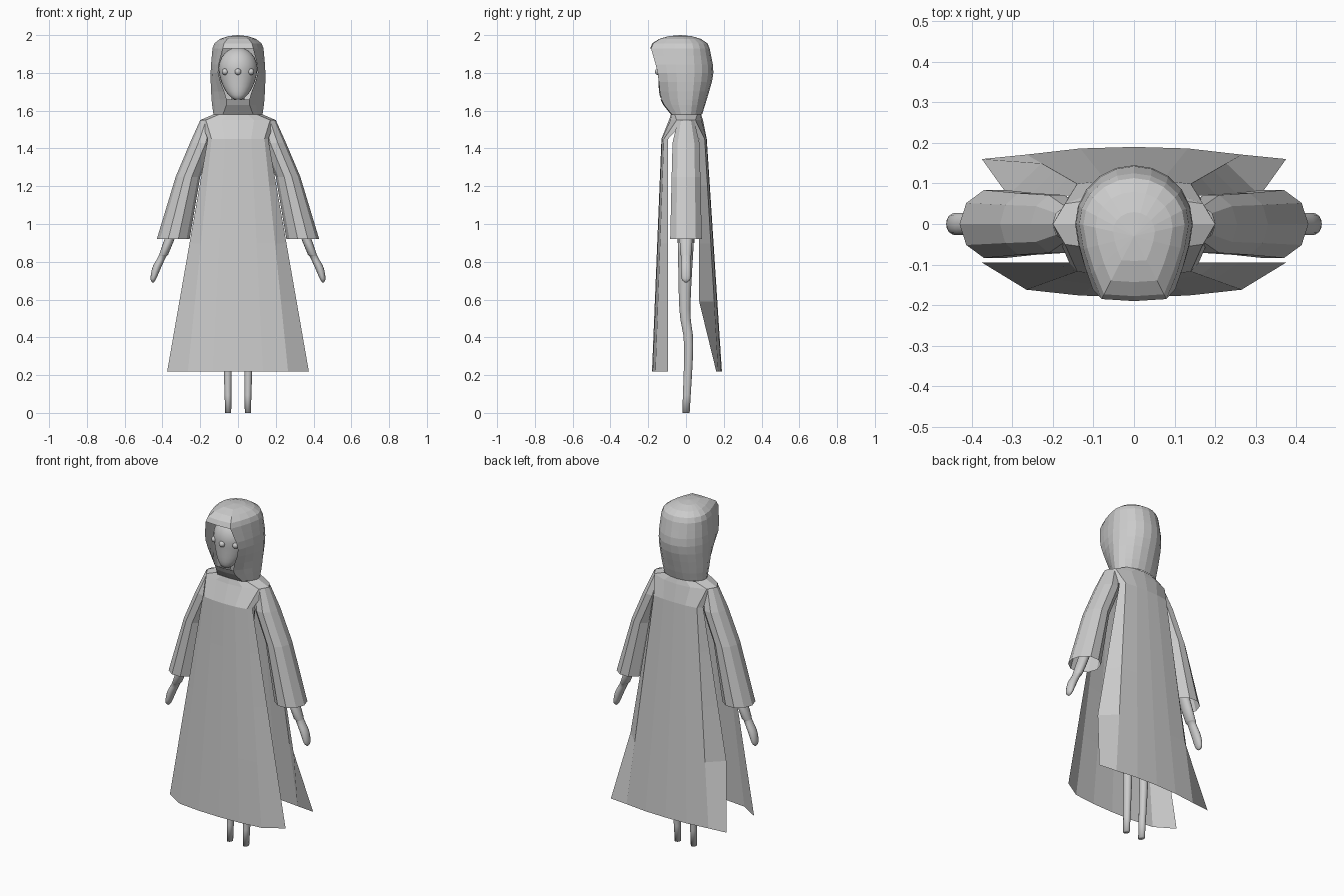
import bpy
import bmesh
from math import sin, cos, pi
from mathutils import Vector

cube = bpy.data.objects.get("Cube")
if cube:
    bpy.data.objects.remove(cube, do_unlink=True)

gray = bpy.data.materials.new("plain gray")
gray.use_nodes = True
shade = (0.6, 0.6, 0.6, 1)
gray.diffuse_color = shade
gray.node_tree.nodes["Principled BSDF"].inputs["Base Color"].default_value = shade


def make(name, bm, smooth=False):
    """Turn a bmesh into a named, coloured object."""
    bmesh.ops.remove_doubles(bm, verts=bm.verts, dist=0.0005)
    bmesh.ops.recalc_face_normals(bm, faces=bm.faces)
    mesh = bpy.data.meshes.new(name)
    bm.to_mesh(mesh)
    bm.free()
    mesh.materials.append(gray)
    for polygon in mesh.polygons:
        polygon.use_smooth = smooth
    bpy.context.collection.objects.link(bpy.data.objects.new(name, mesh))


def skin(rows):
    """Join rows of points with quads."""
    bm = bmesh.new()
    grid = [[bm.verts.new(point) for point in row] for row in rows]
    for low, high in zip(grid, grid[1:]):
        for i in range(len(low) - 1):
            bm.faces.new((low[i], low[i + 1], high[i + 1], high[i]))
    return bm


def spline(keys, steps):
    """Pass a smooth curve through key rings of any dimension."""
    keys = [Vector(key) for key in keys]
    keys = [keys[0] * 2 - keys[1]] + keys + [keys[-1] * 2 - keys[-2]]
    curve = []
    for a, b, c, d in zip(keys, keys[1:], keys[2:], keys[3:]):
        for step in range(steps):
            t = step / steps
            curve.append(b + (c - a) * (t / 2)
                         + (a * 2 - b * 5 + c * 4 - d) * (t * t / 2)
                         + (b * 3 - a - c * 3 + d) * (t ** 3 / 2))
    return curve + [keys[-2]]


def tube(name, rings, sides, smooth=True, mirror=1):
    """Loft ellipses given as x, y, z, half width, half depth."""
    angles = [2 * pi * i / sides for i in range(sides + 1)]
    bm = skin([[(mirror * (x + wide * cos(a)), y + deep * sin(a), z) for a in angles]
               for x, y, z, wide, deep in rings])
    if smooth:
        bmesh.ops.remove_doubles(bm, verts=bm.verts, dist=0.0005)
        bmesh.ops.holes_fill(bm, edges=bm.edges, sides=sides)
    make(name, bm, smooth)


def ball(radius):
    bm = bmesh.new()
    bmesh.ops.create_uvsphere(bm, u_segments=24, v_segments=16, radius=radius)
    return bm


def mirrored(half):
    """Complete a row that runs from the +x side to the middle."""
    return half + [(-x, y, z) for x, y, z in half[-2::-1]]


def panel(name, facing, chest, hem, edge, hem_edge):
    """One robe sheet: yoke and shoulder, then a straight flare to the hem."""
    outline = [(1.58, .08, .1, .06, .13, 0), (1.55, .09, .17, .05, .2, 0)]
    for t in (0, .2, .45, .7, 1):
        middle = chest + (hem - chest) * t
        outline.append((1.45 - 1.23 * t, middle, .14 + .125 * t, middle * .9,
                        .16 + .215 * t, hem_edge if t == 1 else edge))
    rows = []
    for z, middle, fold_x, fold_y, edge_x, edge_y in outline:
        half = [(edge_x, edge_y), (fold_x, fold_y),
                (fold_x / 2, fold_y + (middle - fold_y) * .8), (0, middle)]
        rows.append(mirrored([(x, facing * y, z) for x, y in half]))
    make(name, skin(rows))


# Robe: two sheets, open at the sides
panel("robe_front", -1, .13, .18, .095, .095)
panel("robe_back", 1, .11, .19, .07, .16)

# Hood rings: height, half width, back, front edge x and y
jaw, brim = 1.66, 1.93
hood_keys = [(1.58, .13, .085, .08, -.075), (jaw, .14, .11, .06, -.13),
             (1.8, .145, .145, .105, -.15), (brim, .135, .125, .08, -.185)]
rows = []
for z, wide, back, edge_x, edge_y in spline(hood_keys, 3):
    half = []
    for k in range(6):
        a = k * pi / 10
        half.append((wide * sin(a), back * cos(a), z))
    for k in (1, 2, 3):
        half.append((wide + (edge_x - wide) * (k / 3) ** 1.5, edge_y * k / 3, z))
    half.append((0, edge_y - .005, z))
    rows.append(mirrored(half))

# Domed crown, closing on a point above the brim
rim, apex = rows[-1], -.03
for k in (1, 2, 3, 4):
    a = k * pi / 8
    rows.append([(x * cos(a), apex + (y - apex) * cos(a), z + .07 * sin(a))
                 for x, y, z in rim])
hood = skin(rows)

# Face opening between jaw and brim
opening = [face for face in hood.faces
           if jaw < face.calc_center_median().z < brim
           and any(abs(v.co.x) < .001 and v.co.y < 0 for v in face.verts)]
bmesh.ops.delete(hood, geom=opening, context="FACES")
make("hood", hood)

# Egg-shaped face, narrowing and leaning forward to the chin
face = ball(1)
for vert in face.verts:
    x, y, z = vert.co
    chin = max(-z, 0)
    taper = 1 - .15 * chin
    vert.co = (.103 * x * taper, -.05 + .1 * y * taper - .06 * chin ** 2,
               1.82 + z * (.165 if z < 0 else .115))
make("face", face, True)

# Three round eyes in a row
for name, x, y in (("right_eye", -.068, -.12), ("middle_eye", 0, -.147),
                   ("left_eye", .068, -.12)):
    eye = ball(.017)
    bmesh.ops.translate(eye, vec=(x, y, 1.806), verts=eye.verts)
    make(name, eye, True)

# Slim torso and neck under the robe
tube("torso", spline([(0, 0, .9, .08, .045), (0, 0, 1.15, .07, .045),
                      (0, 0, 1.42, .11, .05), (0, 0, 1.55, .04, .04),
                      (0, -.02, 1.7, .035, .035)], 3), 16)

# Sleeves, arms and legs
for side, mirror in (("left", 1), ("right", -1)):
    tube(side + "_sleeve", [(.155, 0, 1.55, .045, .045), (.19, 0, 1.43, .064, .075),
                            (.265, 0, 1.25, .065, .08), (.343, 0, .92, .087, .088)],
         10, False, mirror)
    tube(side + "_arm", spline([(.15, 0, 1.5, .035, .035), (.37, 0, .9, .026, .034),
                                (.4, 0, .83, .021, .026), (.43, 0, .77, .023, .028),
                                (.448, 0, .71, .015, .024), (.45, 0, .69, .004, .006)], 3),
         14, True, mirror)
    tube(side + "_leg", spline([(.052, 0, 0, .016, .02), (.055, .014, .36, .024, .025),
                                (.053, -.006, .55, .028, .03), (.05, 0, .95, .04, .045)], 4),
         14, True, mirror)
